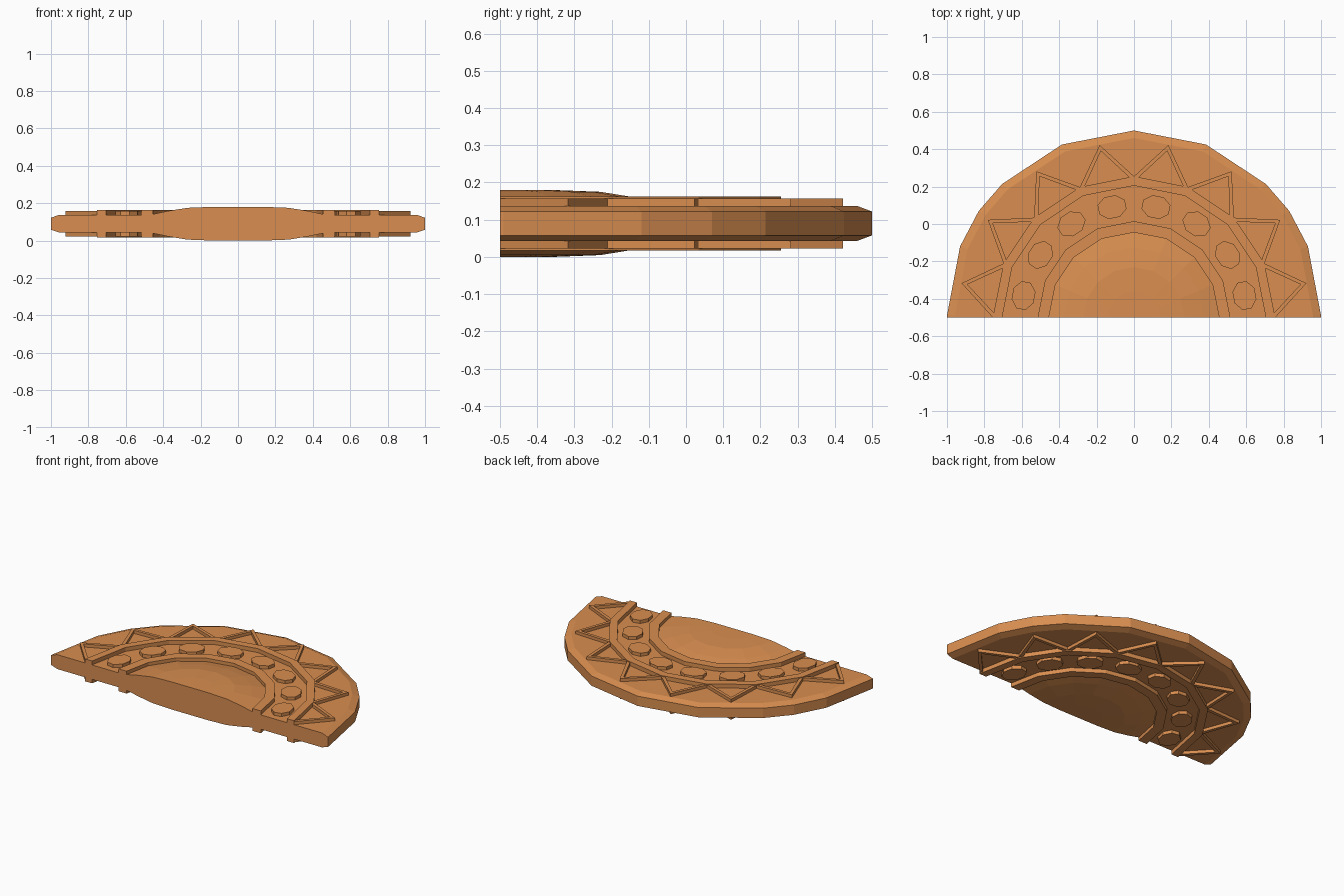
import bpy, bmesh
from math import cos, sin, radians

if "Cube" in bpy.data.objects:
    bpy.data.objects.remove(bpy.data.objects["Cube"])

MID = 0.09            # mirror plane height
TOP = 0.137           # plate surface
CY = -0.5             # centre of the half circle

mat = bpy.data.materials.new("copper")
mat.diffuse_color = (0.69, 0.27, 0.08, 1)
mat.use_nodes = True
mat.node_tree.nodes["Principled BSDF"].inputs["Base Color"].default_value = mat.diffuse_color


def polar(r, deg):
    return (r * cos(radians(deg)), CY + r * sin(radians(deg)))


def arc(r, step=22.5):
    return [polar(r, i * step) for i in range(int(180 / step) + 1)]


def make(name, lofts, mirror=True):
    """Each loft is a list of equal closed sections, joined and capped."""
    bm = bmesh.new()
    for sections in lofts:
        rows = [[bm.verts.new((x, y, z - MID)) for x, y, z in s] for s in sections]
        n = len(rows[0])
        for a, b in zip(rows, rows[1:]):
            for i in range(n):
                j = (i + 1) % n
                bm.faces.new((a[i], a[j], b[j], b[i]))
        bm.faces.new(rows[0][::-1])
        bm.faces.new(rows[-1])
    bmesh.ops.recalc_face_normals(bm, faces=bm.faces)
    me = bpy.data.meshes.new(name)
    bm.to_mesh(me)
    bm.free()
    me.materials.append(mat)
    ob = bpy.data.objects.new(name, me)
    ob.location.z = MID
    bpy.context.collection.objects.link(ob)
    if mirror:
        m = ob.modifiers.new("both_faces", 'MIRROR')
        m.use_axis = (False, False, True)
        m.use_mirror_merge = False
    return ob


def level(points, z):
    return [(x, y, z) for x, y in points]


def strip(outer, inner, z):
    """Raised band between two matching polylines."""
    return [[(*o, TOP), (*o, z), (*i, z), (*i, TOP)] for o, i in zip(outer, inner)]


# Half-disc plate with a chamfered rim
half = [(1, -0.49), (0.93, -0.12), (0.83, 0.07), (0.705, 0.214), (0.385, 0.425)]
rim = [(1, CY)] + half + [(0, 0.5)] + [(-x, y) for x, y in half[::-1]] + [(-1, CY)]
face = [(x * 0.957, CY + (y - CY) * 0.96) for x, y in rim]
make("half_disc_plate", [[level(face, 0.043), level(rim, 0.058),
                          level(rim, 0.122), level(face, TOP)]], mirror=False)

# Shallow central dome
make("centre_dome", [[level(arc(r), z) for r, z in
     ((0.465, TOP - 0.001), (0.455, 0.141), (0.375, 0.158), (0.27, 0.175), (0.14, 0.18))]])

# Two raised rings
make("inner_ring", [strip(arc(0.515), arc(0.455), 0.163)])
make("outer_ring", [strip(arc(0.755), arc(0.705), 0.163)])

# Oval studs between the rings, and the pointed border outside them
studs, points = [], []
for k in range(8):
    mid = 11.25 + 22.5 * k
    a = radians(mid)
    cx, cy = polar(0.602, mid)
    oval = []
    for i in range(8):
        t = radians(22.5 + 45 * i)
        u, v = 0.064 * cos(t), 0.08 * sin(t)     # radial, tangential
        oval.append((cx + u * cos(a) - v * sin(a), cy + u * sin(a) + v * cos(a)))
    studs.append([level(oval, TOP), level(oval, 0.158)])

    outer = [polar(0.755, mid - 11.25), polar(0.94, mid), polar(0.755, mid + 11.25)]
    inner = [polar(0.75, mid - 9.3), polar(0.908, mid), polar(0.75, mid + 9.3)]
    points.append(strip(outer, inner, 0.157))
make("studs", studs)
make("pointed_border", points)
